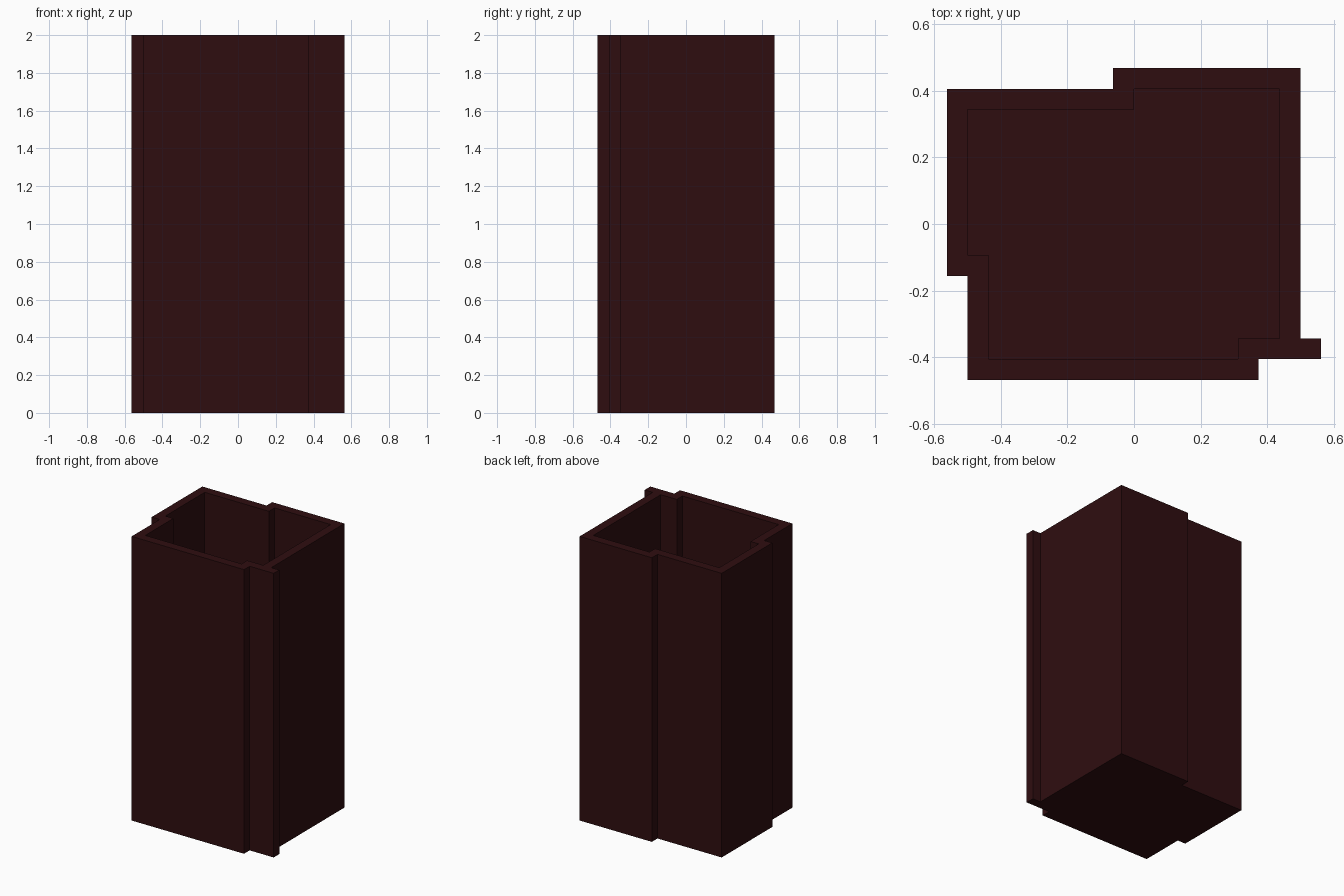
import bpy
import bmesh

if "Cube" in bpy.data.objects:
    bpy.data.objects.remove(bpy.data.objects["Cube"], do_unlink=True)

U = 0.0625            # wall thickness, used as the grid unit
HEIGHT = 2.0
FLOOR = 0.01

# One dark maroon colour
COLOUR = (0.028, 0.0043, 0.0052, 1.0)
maroon = bpy.data.materials.new("dark_maroon")
maroon.use_nodes = True
maroon.diffuse_color = COLOUR
bsdf = maroon.node_tree.nodes["Principled BSDF"]
bsdf.inputs["Base Color"].default_value = COLOUR
bsdf.inputs["Roughness"].default_value = 0.8

# Stepped plan of the walls, in grid units
OUTER = [(-8, -7.5), (6, -7.5), (6, -6.5), (9, -6.5), (9, -5.5), (8, -5.5),
         (8, 7.5), (-1, 7.5), (-1, 6.5), (-9, 6.5), (-9, -2.5), (-8, -2.5)]
INNER = [(-7, -6.5), (5, -6.5), (5, -5.5), (7, -5.5), (7, 6.5), (0, 6.5),
         (0, 5.5), (-8, 5.5), (-8, -1.5), (-7, -1.5)]


def ring(bm, plan, z):
    return [bm.verts.new((x * U, y * U, z)) for x, y in plan]


def loop_walls(bm, low, high):
    """Join two matching rings with upright faces."""
    n = len(low)
    for i in range(n):
        j = (i + 1) % n
        bm.faces.new((low[i], low[j], high[j], high[i]))


bm = bmesh.new()
outer_low, outer_high = ring(bm, OUTER, 0), ring(bm, OUTER, HEIGHT)
inner_low, inner_high = ring(bm, INNER, FLOOR), ring(bm, INNER, HEIGHT)

# Outer and inner walls, underside and inside floor
loop_walls(bm, outer_low, outer_high)
loop_walls(bm, inner_low, inner_high)
bm.faces.new(outer_low)
bm.faces.new(inner_low)

# Rim between the two top rings
rim_edges = [e for e in bm.edges if all(v.co.z > HEIGHT - 0.001 for v in e.verts)]
bmesh.ops.triangle_fill(bm, edges=rim_edges, use_beauty=True, normal=(0, 0, 1))
bmesh.ops.recalc_face_normals(bm, faces=bm.faces)

mesh = bpy.data.meshes.new("stepped_container")
bm.to_mesh(mesh)
bm.free()
mesh.materials.append(maroon)
container = bpy.data.objects.new("stepped_container", mesh)
bpy.context.collection.objects.link(container)
